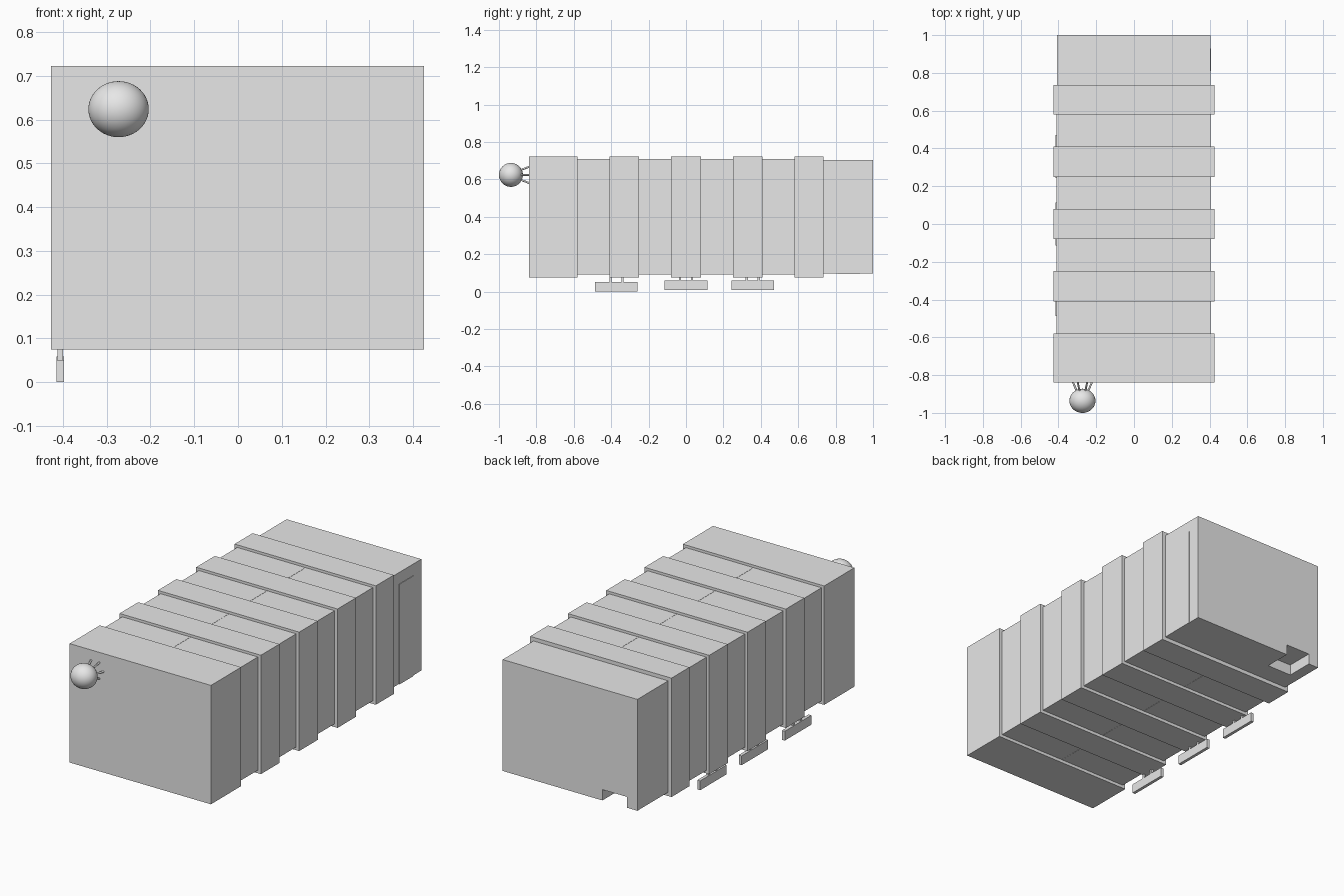
import bpy
from math import cos, sin, tau
from mathutils import Vector

if "Cube" in bpy.data.objects:
    bpy.data.objects.remove(bpy.data.objects["Cube"], do_unlink=True)

grey = bpy.data.materials.new("light_grey")
grey.use_nodes = True
grey.diffuse_color = (0.8, 0.8, 0.8, 1)
grey.node_tree.nodes["Principled BSDF"].inputs["Base Color"].default_value = (0.8, 0.8, 0.8, 1)


def finish(name):
    ob = bpy.context.object
    ob.name = name
    ob.data.materials.append(grey)
    return ob


def box(name, x, y, z):
    """Box given by its (min, max) range on each axis."""
    bpy.ops.mesh.primitive_cube_add(size=1)
    ob = finish(name)
    for v in ob.data.vertices:
        v.co = [r[0] if c < 0 else r[1] for r, c in zip((x, y, z), v.co)]
    return ob


def rod(name, a, b, radius):
    a, b = Vector(a), Vector(b)
    bpy.ops.mesh.primitive_cylinder_add(
        vertices=12, radius=radius, depth=(b - a).length, location=(a + b) / 2,
        rotation=(b - a).to_track_quat("Z", "Y").to_euler())
    finish(name)
    bpy.ops.object.shade_smooth_by_angle()


# Wide front block and ribs, with slimmer panels between them
wide = [(-0.84, -0.58), (-0.41, -0.25), (-0.08, 0.08), (0.25, 0.41), (0.58, 0.735)]
for i, span in enumerate(wide):
    name = "rib_%d" % i if i else "front_block"
    box(name, (-0.427, 0.425), span, (0.075, 0.723))
for i, (a, b) in enumerate(zip(wide, wide[1:])):
    gap = (a[1], b[0])
    box("panel_%d" % i, (-0.411, 0.407), gap, (0.092, 0.709))
    # Fine centre seams on the roof and the underside
    for side, z in (("roof", 0.709), ("floor", 0.092)):
        box("%s_seam_%d" % (side, i), (-0.002, 0.002), gap, (z - 0.001, z + 0.001))

# Rear block with a step notch cut in its lower edge
rear = box("rear_block", (-0.407, 0.405), (0.735, 1.0), (0.096, 0.703))
cutter = box("notch_cutter", (-0.345, -0.196), (0.85, 1.1), (0.0, 0.155))
cutter.hide_render = True
cutter.hide_set(True)
cut = rear.modifiers.new("notch", "BOOLEAN")
cut.object = cutter
cut.operation = "DIFFERENCE"
cut.solver = "EXACT"
bpy.context.view_layer.objects.active = rear
bpy.ops.object.modifier_apply(modifier=cut.name)
bpy.data.objects.remove(cutter, do_unlink=True)

# Thin side door
box("side_door", (0.404, 0.408), (0.81, 0.93), (0.094, 0.64))

# Plates hanging on short posts below one side
for i, (y, z) in enumerate([(-0.372, 0.0), (0.0, 0.008), (0.357, 0.008)]):
    box("hanging_plate_%d" % i, (-0.415, -0.398), (y - 0.114, y + 0.114), (z, z + 0.051))
    for side in (-1, 1):
        c = y + side * 0.032
        box("plate_post_%d" % i, (-0.412, -0.4), (c - 0.006, c + 0.006), (z + 0.05, 0.1))

# Round lamp held on a ring of splayed struts
lamp_x, lamp_z = -0.273, 0.624
bpy.ops.mesh.primitive_uv_sphere_add(
    segments=48, ring_count=24, radius=1, location=(lamp_x, -0.936, lamp_z),
    scale=(0.069, 0.064, 0.064))
finish("lamp_ball")
bpy.ops.object.shade_smooth()
for i in range(6):
    dx, dz = cos(tau * i / 6), sin(tau * i / 6)
    rod("lamp_strut_%d" % i, (lamp_x + 0.03 * dx, -0.885, lamp_z + 0.03 * dz),
        (lamp_x + 0.051 * dx, -0.836, lamp_z + 0.051 * dz), 0.005)
